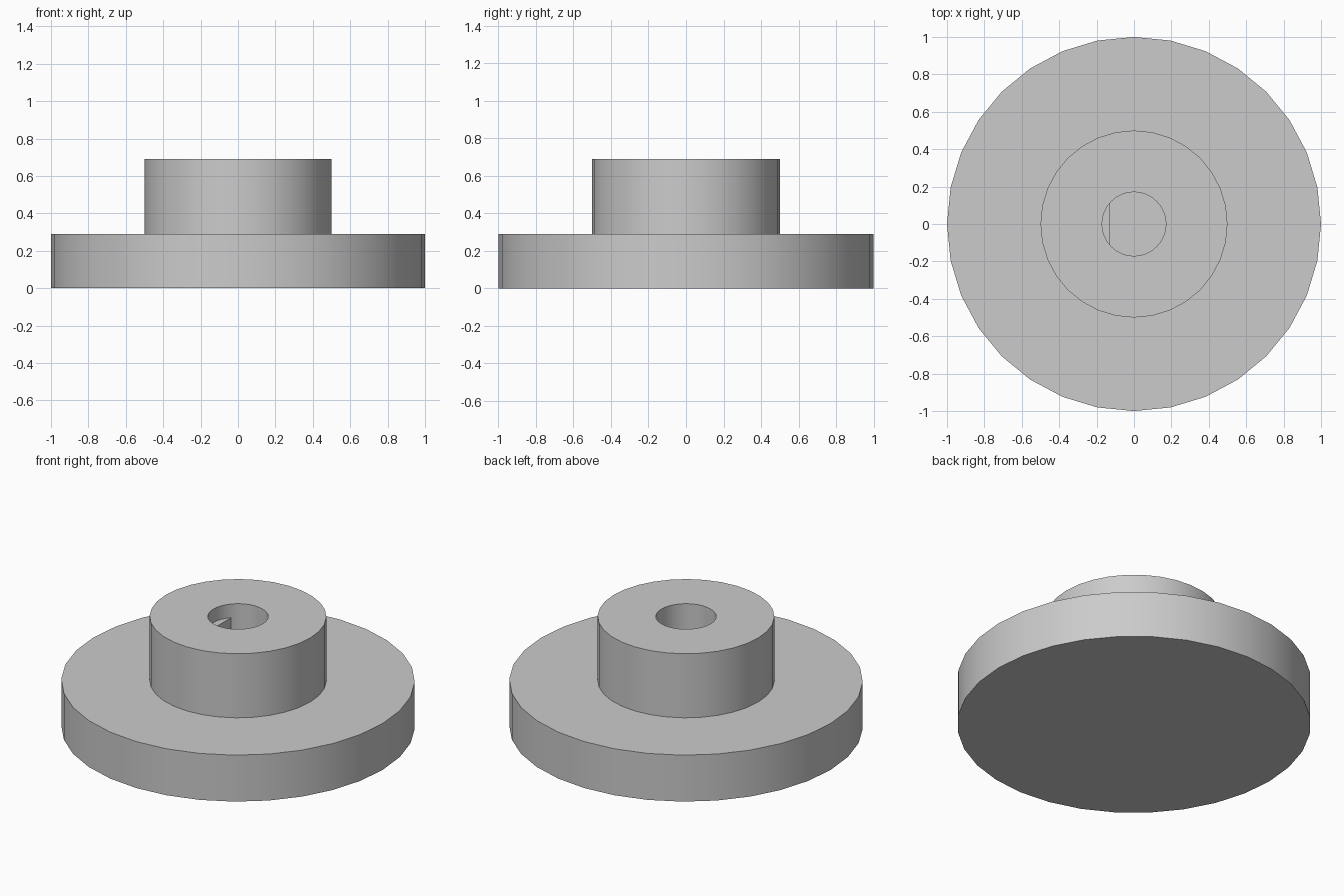
import bpy
import bmesh
from math import tau, acos, cos, sin

SEGMENTS = 32
BORE_RADIUS = 0.171
FLANGE_TOP, HUB_TOP = 0.29, 0.69
FLAT_X, FLAT_TOP = -0.127, 0.605

cube = bpy.data.objects.get("Cube")
if cube:
    bpy.data.objects.remove(cube, do_unlink=True)

grey = bpy.data.materials.new("plain grey")
grey.use_nodes = True
grey.diffuse_color = (0.6, 0.6, 0.6, 1)
grey.node_tree.nodes["Principled BSDF"].inputs["Base Color"].default_value = grey.diffuse_color


def finish(bm, name):
    bmesh.ops.recalc_face_normals(bm, faces=bm.faces)
    mesh = bpy.data.meshes.new(name)
    bm.to_mesh(mesh)
    bm.free()
    mesh.materials.append(grey)
    obj = bpy.data.objects.new(name, mesh)
    bpy.context.collection.objects.link(obj)
    bpy.ops.object.select_all(action="DESELECT")
    obj.select_set(True)
    bpy.context.view_layer.objects.active = obj
    bpy.ops.object.shade_smooth_by_angle()
    return obj


# Flange and hub with a blind bore, revolved from one profile
profile = [(0, 0), (1, 0), (1, FLANGE_TOP), (0.5, FLANGE_TOP), (0.5, HUB_TOP),
           (BORE_RADIUS, HUB_TOP), (BORE_RADIUS, FLANGE_TOP), (0, FLANGE_TOP)]
bm = bmesh.new()
points = [bm.verts.new((r, 0, z)) for r, z in profile]
edges = [bm.edges.new(pair) for pair in zip(points, points[1:])]
bmesh.ops.spin(bm, geom=points + edges, cent=(0, 0, 0), axis=(0, 0, 1),
               angle=tau, steps=SEGMENTS, use_merge=True)
bmesh.ops.remove_doubles(bm, verts=bm.verts, dist=0.0001)
finish(bm, "flanged_hub")

# Flat on one side of the bore, starting below the rim and keyed into the wall
bm = bmesh.new()
key_radius = BORE_RADIUS + 0.01
half_angle = acos(-FLAT_X / key_radius)
arc = [tau / 2 + half_angle * (i / 4 - 1) for i in range(9)]
base = bm.faces.new([bm.verts.new((key_radius * cos(a), key_radius * sin(a), FLANGE_TOP - 0.01))
                     for a in arc])
top = bmesh.ops.extrude_face_region(bm, geom=[base], use_keep_orig=True)["geom"]
bmesh.ops.translate(bm, vec=(0, 0, FLAT_TOP - FLANGE_TOP + 0.01),
                    verts=[v for v in top if isinstance(v, bmesh.types.BMVert)])
finish(bm, "bore_flat")
